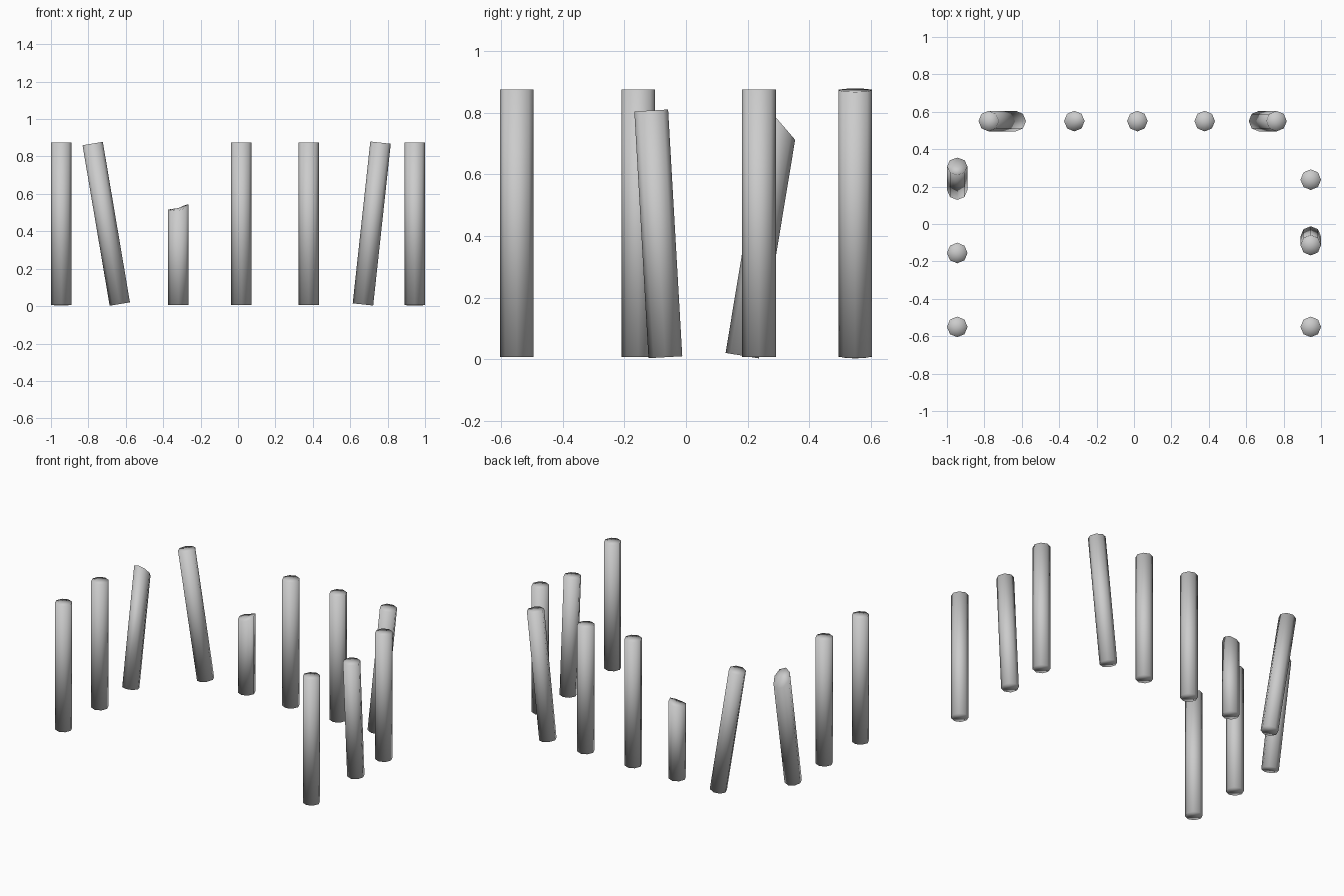
import bpy, bmesh
from math import cos, sin, tau
from mathutils import Vector

if "Cube" in bpy.data.objects:
    bpy.data.objects.remove(bpy.data.objects["Cube"])

R = 0.055
SIDES = 8


def post(name, base, top, rim=None):
    """Octagonal post from base to top; rim(i) gives extra height along the axis at each corner."""
    base, top = Vector(base), Vector(top)
    axis = top - base
    rot = Vector((0, 0, 1)).rotation_difference(axis)
    bm = bmesh.new()
    low, high = [], []
    for i in range(SIDES):
        c = Vector((R * cos(tau * i / SIDES), R * sin(tau * i / SIDES), 0))
        low.append(bm.verts.new(rot @ c))
        h = axis.length + (rim(i) if rim else 0)
        high.append(bm.verts.new(rot @ (c + Vector((0, 0, h)))))
    for i in range(SIDES):
        j = (i + 1) % SIDES
        bm.faces.new((low[i], low[j], high[j], high[i]))
    bm.faces.new(low[::-1])
    # fan cap so that broken tops stay clean
    mid = bm.verts.new(sum((v.co for v in high), Vector()) / SIDES)
    for i in range(SIDES):
        bm.faces.new((high[i], high[(i + 1) % SIDES], mid))
    for f in bm.faces:
        f.smooth = True
    me = bpy.data.meshes.new(name)
    bm.to_mesh(me)
    bm.free()
    ob = bpy.data.objects.new(name, me)
    ob.location = base
    bpy.context.collection.objects.link(ob)
    return ob


# Upright posts
X, Y = 0.945, 0.55
upright = [(-X, -Y), (-X, -0.155), (0.018, Y), (0.378, Y), (X, 0.237), (X, -Y)]
for n, (x, y) in enumerate(upright, 1):
    post(f"upright_post_{n}", (x, y, 0.006), (x, y, 0.876))

# Leaning posts
post("leaning_post_back_left", (-0.632, Y, 0.011), (-0.777, Y, 0.869))
post("leaning_post_back_right", (0.668, Y, 0.009), (0.762, Y, 0.874))
post("leaning_post_right", (X, -0.067, 0.006), (X, -0.113, 0.808))

# Leaning post with a slanted broken top, sloping down towards the back
post("broken_leaning_post", (-X, 0.183, 0.011), (-X, 0.308, 0.767),
     lambda i: -0.046 * sin(tau * i / SIDES))

# Short snapped post with a jagged rim
jag = [0.025, 0.022, 0.005, 0.0, -0.004, -0.005, -0.008, 0.005]
post("snapped_post", (-0.319, Y, 0.006), (-0.319, Y, 0.519), lambda i: jag[i])
